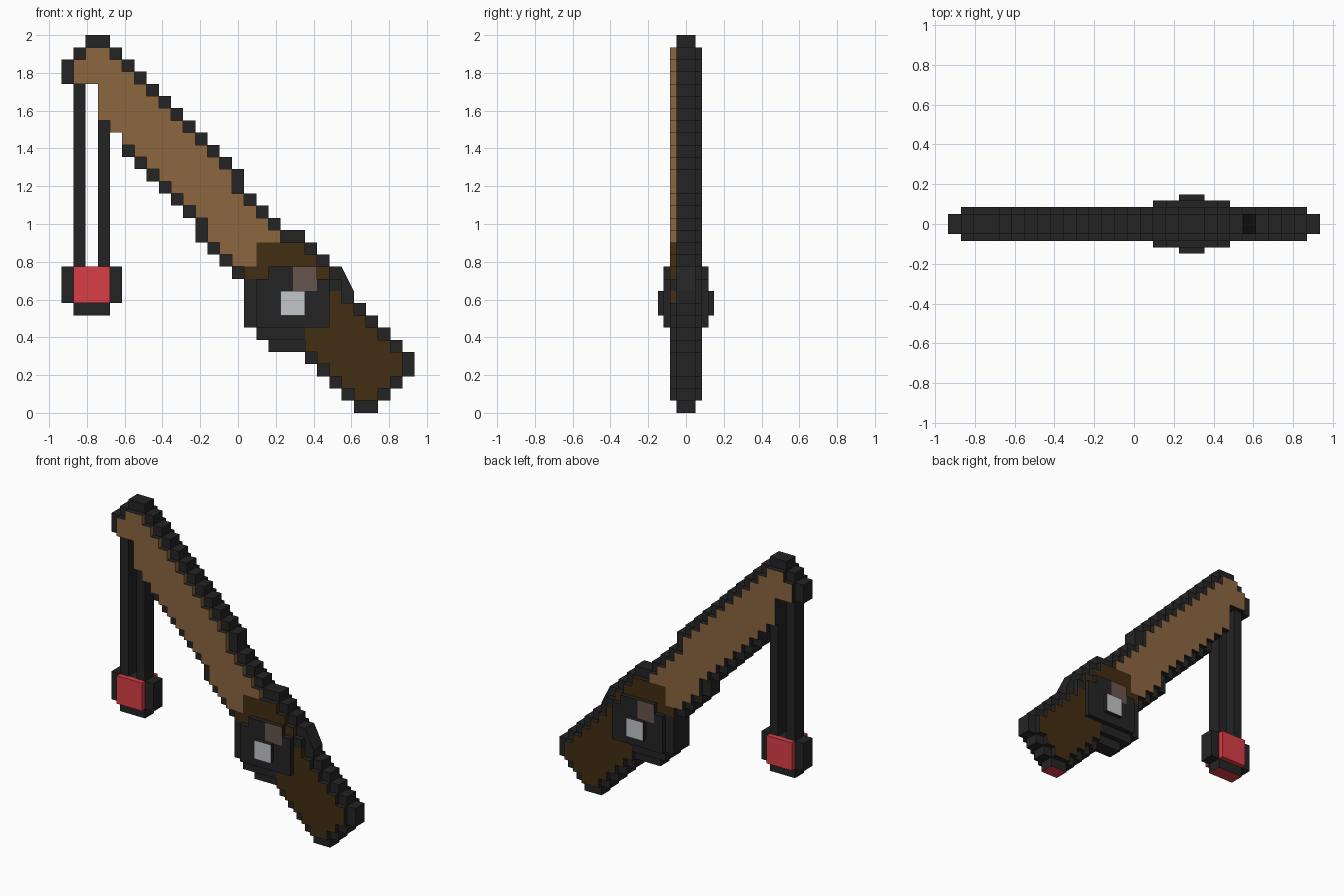
import bpy, bmesh

if "Cube" in bpy.data.objects:
    bpy.data.objects.remove(bpy.data.objects["Cube"])

U = 2 / 31            # pixel size: 29 columns wide, 31 rows tall
CORE, SKIN, REEL, KNOB = 0.05, 0.085, 0.118, 0.148


def material(name, r, g, b):
    m = bpy.data.materials.new(name)
    lin = [(v / 255 / 12.92) if v < 10 else ((v / 255 + 0.055) / 1.055) ** 2.4 for v in (r, g, b)]
    m.diffuse_color = (*lin, 1)
    m.use_nodes = True
    m.node_tree.nodes["Principled BSDF"].inputs["Base Color"].default_value = m.diffuse_color
    return m


BLACK = material("charcoal", 36, 36, 36)
WOOD = material("light wood", 140, 103, 64)
GRIP = material("dark wood", 68, 46, 18)
RED = material("red", 216, 62, 70)
GREY = material("light grey", 196, 198, 202)
TAUPE = material("grey brown", 104, 85, 77)


def block(c0, c1, r0, r1):
    return {(c, r) for c in range(c0, c1) for r in range(r0, r1)}


def pixels(name, cells, y0, y1, cap, side, front=None, back=None):
    """Extrude grid cells from y0 to y1; caps only on the given front/back cells."""
    front = cells if front is None else front
    back = cells if back is None else back
    bm = bmesh.new()
    mats = []

    def quad(pts, mat):
        if mat not in mats:
            mats.append(mat)
        bm.faces.new([bm.verts.new(p) for p in pts]).material_index = mats.index(mat)

    for c, r in sorted(cells):
        xa, xb = (c - 14.5) * U, (c - 13.5) * U
        za, zb = r * U, (r + 1) * U
        if (c, r) in front:
            quad([(xa, y0, za), (xb, y0, za), (xb, y0, zb), (xa, y0, zb)], cap)
        if (c, r) in back:
            quad([(xa, y1, za), (xa, y1, zb), (xb, y1, zb), (xb, y1, za)], cap)
        for dc, dr, (p, q) in ((1, 0, ((xb, za), (xb, zb))), (-1, 0, ((xa, zb), (xa, za))),
                               (0, 1, ((xb, zb), (xa, zb))), (0, -1, ((xa, za), (xb, za)))):
            if (c + dc, r + dr) not in cells:
                quad([(p[0], y0, p[1]), (p[0], y1, p[1]), (q[0], y1, q[1]), (q[0], y0, q[1])],
                     side(c, r, dc, dr))
    bmesh.ops.remove_doubles(bm, verts=bm.verts, dist=1e-5)
    bmesh.ops.recalc_face_normals(bm, faces=bm.faces)
    me = bpy.data.meshes.new(name)
    bm.to_mesh(me)
    bm.free()
    for m in mats:
        me.materials.append(m)
    ob = bpy.data.objects.new(name, me)
    bpy.context.collection.objects.link(ob)
    return ob


def plain(mat):
    return lambda c, r, dc, dr: mat


def both_sides(name, cells, ya, yb, cap, side):
    """Raised layer on the front and on the back, open towards the core."""
    pixels(name + "_front", cells, -yb, -ya, cap, side, back=set())
    pixels(name + "_back", cells, ya, yb, cap, plain(BLACK) if side is not RED_SIDE else side, front=set())


RED_SIDE = plain(RED)

# Rod silhouette: first and end column of each row, bottom to top
ROWS = [(24, 26), (23, 27), (22, 28), (21, 29), (20, 29), (17, 28), (16, 27), (15, 26),
        (15, 25), (15, 24), (15, 23), (14, 23), (13, 22), (12, 21), (11, 20), (11, 18),
        (10, 17), (9, 16), (8, 15), (7, 15), (6, 14), (5, 13), (5, 12), (4, 11),
        (3, 10), (3, 9), (3, 8), (0, 7), (0, 6), (1, 5), (2, 4)]
rod = {(c, r) for r, (a, b) in enumerate(ROWS) for c in range(a, b)}

# Raised interior: cells surrounded by rod, plus the unlined corner by the line
inner = {(c, r) for c, r in rod
         if {(c + 1, r), (c - 1, r), (c, r + 1), (c, r - 1)} <= rod
         or (22 <= r <= 27 and 1 <= c <= 5)}
dark_cells = {(c, 6) for c in range(16, 20)} | {(22, 10)} | block(15, 16, 7, 11)
inner |= dark_cells
grip = {(c, r) for c, r in inner - dark_cells if (r <= 13 and c >= 16) or (r <= 11 and c >= 14)}
wood = inner - grip - dark_cells

# Black outline core, red underside at the butt
pixels("rod_outline", rod, -CORE, CORE, BLACK,
       lambda c, r, dc, dr: RED if r == 0 and dr < 0 else BLACK,
       front=rod - inner, back=rod - inner)

# Wood and grip layers
both_sides("rod_wood", wood, CORE, SKIN, WOOD,
           lambda c, r, dc, dr: WOOD if dc > 0 else BLACK)
both_sides("rod_grip", grip, CORE, SKIN, GRIP,
           lambda c, r, dc, dr: GRIP if dc > 0 and r > 8 else BLACK)
both_sides("reel_seat", dark_cells, CORE, SKIN, BLACK, plain(BLACK))

# Sloped brace behind the reel
bm = bmesh.new()
prof = [(8.5, 12), (9.5, 10), (8.5, 10)]
ring = [[bm.verts.new((a * U, y, b * U)) for a, b in prof] for y in (-CORE, CORE)]
bm.faces.new(ring[0])
bm.faces.new(ring[1][::-1])
for i in range(3):
    j = (i + 1) % 3
    bm.faces.new([ring[0][i], ring[0][j], ring[1][j], ring[1][i]])
bmesh.ops.recalc_face_normals(bm, faces=bm.faces)
me = bpy.data.meshes.new("reel_brace")
bm.to_mesh(me)
bm.free()
me.materials.append(BLACK)
bpy.context.collection.objects.link(bpy.data.objects.new("reel_brace", me))

# Reel body, taupe plate and grey knob on each side
reel = block(16, 22, 7, 12) - {(16, 11), (21, 11)}
knob = block(18, 20, 8, 10)
for tag, s, plate in (("front", -1, block(19, 21, 10, 12)), ("back", 1, block(17, 19, 10, 12))):
    def layer(name, cells, ya, yb, cap, hidden=set()):
        shown = cells - hidden
        lo, hi = sorted((s * ya, s * yb))
        pixels(name + "_" + tag, cells, lo, hi, cap, plain(BLACK),
               front=shown if s < 0 else set(), back=shown if s > 0 else set())
    layer("reel_body", reel, SKIN, REEL, BLACK, knob | plate)
    layer("reel_plate", plate, REEL - 0.002, REEL, TAUPE)
    layer("reel_knob", knob, REEL, KNOB, GREY)

# Fishing line, two strands
pixels("line_outer", block(1, 2, 12, 27), -CORE, CORE, BLACK, plain(BLACK))
pixels("line_inner", block(3, 4, 12, 24), -CORE, CORE, BLACK, plain(BLACK))

# Float: black rim with raised red faces and a red underside
red = block(1, 4, 9, 12)
rim = block(0, 5, 9, 12) | block(1, 4, 8, 9)
pixels("float_rim", rim, -CORE, CORE, BLACK,
       lambda c, r, dc, dr: RED if r == 8 and dr < 0 else BLACK,
       front=rim - red, back=rim - red)
both_sides("float_face", red, CORE, SKIN, RED, RED_SIDE)
